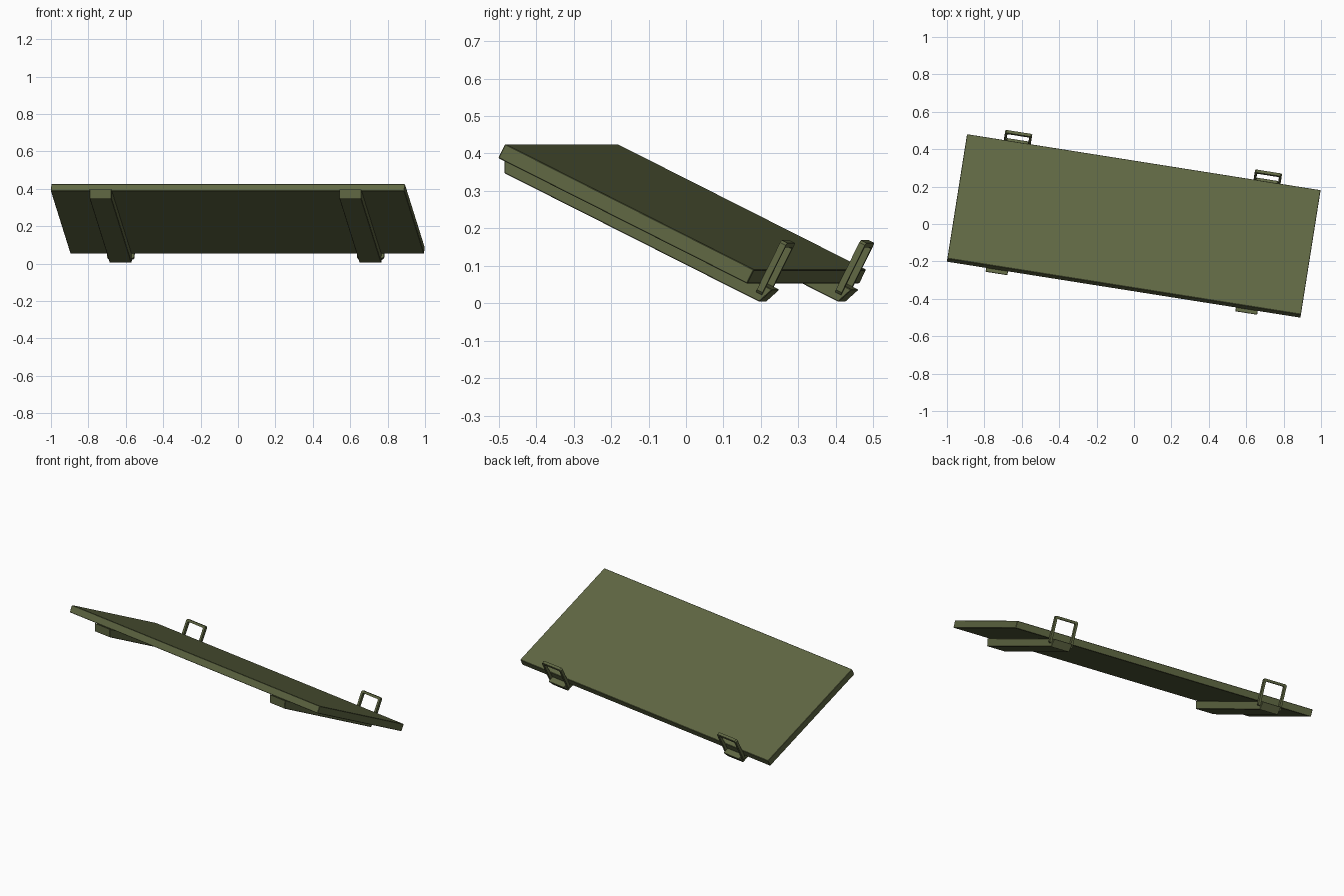
import bpy, bmesh, math
from mathutils import Matrix, Vector

if "Cube" in bpy.data.objects:
    bpy.data.objects.remove(bpy.data.objects["Cube"])

# shared frame: u along the board, v down the slope, n out of the top face
FRAME = (Matrix.Translation((0, -0.001, 0.2575))
         @ Matrix.Rotation(math.radians(-9), 4, 'Z')
         @ Matrix.Rotation(math.radians(-26.5), 4, 'X'))

mat = bpy.data.materials.new("olive_paint")
mat.diffuse_color = (0.115, 0.135, 0.055, 1)
mat.use_nodes = True
mat.node_tree.nodes["Principled BSDF"].inputs["Base Color"].default_value = mat.diffuse_color


def extrude_u(name, profile, u0, u1, bevel=0.0):
    """Extrude a (v, n) profile along u between u0 and u1."""
    bm = bmesh.new()
    face = bm.faces.new([bm.verts.new((u0, v, n)) for v, n in profile])
    ext = bmesh.ops.extrude_face_region(bm, geom=[face])
    verts = [g for g in ext["geom"] if isinstance(g, bmesh.types.BMVert)]
    bmesh.ops.translate(bm, verts=verts, vec=(u1 - u0, 0, 0))
    finish(name, bm, bevel)


def finish(name, bm, bevel=0.0):
    bmesh.ops.recalc_face_normals(bm, faces=bm.faces[:])
    if bevel:
        bmesh.ops.bevel(bm, geom=bm.edges[:], offset=bevel, segments=1, affect='EDGES')
    bm.transform(FRAME)
    me = bpy.data.meshes.new(name)
    bm.to_mesh(me)
    bm.free()
    me.materials.append(mat)
    bpy.context.collection.objects.link(bpy.data.objects.new(name, me))


def handle_loop(name, u, half_w, n0, n1, v0, v1, t, corner=0.007):
    """Closed rectangular loop with clipped corners."""
    def outline(w, lo, hi, c):
        return [(-w + c, lo), (w - c, lo), (w, lo + c), (w, hi - c),
                (w - c, hi), (-w + c, hi), (-w, hi - c), (-w, lo + c)]
    outer = outline(half_w, n0, n1, corner)
    inner = outline(half_w - t, n0 + t, n1 - t, corner * 0.5)
    bm = bmesh.new()
    rings = [[bm.verts.new((u + a, v, b)) for a, b in pts]
             for pts, v in ((outer, v0), (outer, v1), (inner, v1), (inner, v0))]
    for k in range(4):
        r, s = rings[k], rings[(k + 1) % 4]
        for i in range(8):
            j = (i + 1) % 8
            bm.faces.new((r[i], r[j], s[j], s[i]))
    finish(name, bm)


# flat board
T = 0.042
extrude_u("board", [(-0.376, -T), (0.376, -T), (0.376, 0), (-0.376, 0)],
          -0.957, 0.957, 0.002)

# runners under the board, with undercut ends, and a carry loop on each tail
for side, u in (("left", -0.685), ("right", 0.667)):
    extrude_u(side + "_runner",
              [(-0.398, -T), (-0.376, -0.087), (0.394, -0.087), (0.412, -T)],
              u - 0.059, u + 0.059, 0.002)
    handle_loop(side + "_handle", u, 0.073, -0.067, 0.088, 0.376, 0.393, 0.014)
